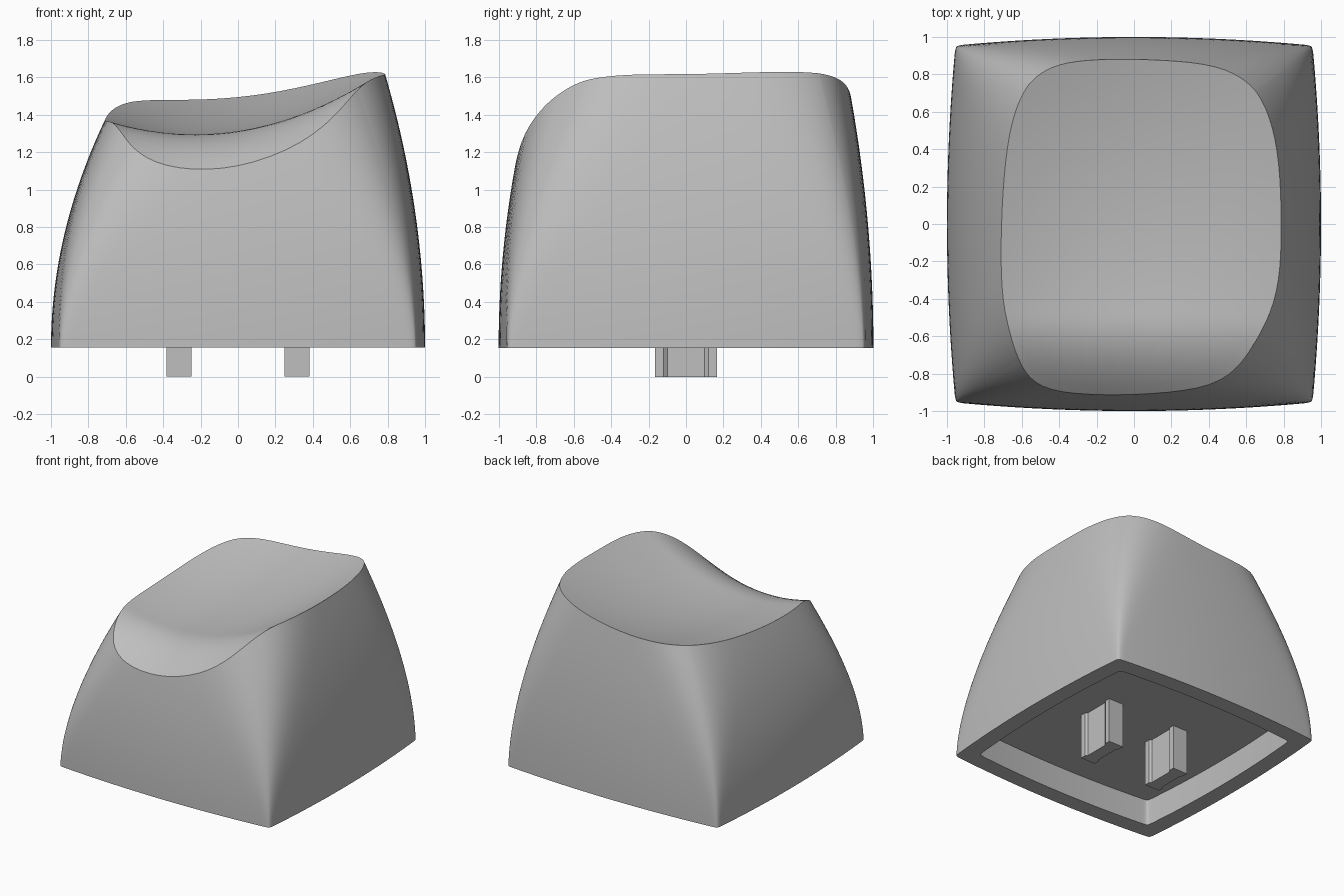
import bpy, bmesh, math

cube = bpy.data.objects.get("Cube")
if cube:
    bpy.data.objects.remove(cube)

BASE, CEILING, TOP = 0.155, 0.37, 1.75
SIDE_STEPS, WALL_ROWS, DISH_ROWS = 32, 24, 18
CENTRE = (0.04, -0.02)

grey = bpy.data.materials.new("light grey plastic")
grey.use_nodes = True
grey.diffuse_color = (0.52, 0.52, 0.52, 1)
grey.node_tree.nodes["Principled BSDF"].inputs["Base Color"].default_value = (0.52, 0.52, 0.52, 1)


def dish_height(x, y):
    """Scooped, tilted top surface with a falling front lip."""
    spine = 1.33 + 0.09 * y + 0.11 * y * y - 1.25 * max(0, -y - 0.5) ** 2
    return spine + (0.135 - 0.035 * y) * x + (0.29 - 0.08 * y) * x * x


def bisect(is_low, low, high):
    for _ in range(32):
        mid = (low + high) / 2
        if is_low(mid):
            low = mid
        else:
            high = mid
    return low


def wall_point(du, dv, z):
    """Point of the bowed, rounded-square side wall in one direction."""
    h = z - BASE
    right, left = 1 - 0.21 * (h / 1.45) ** 2, 1 - 0.285 * (h / 1.21) ** 2
    back, front = 1 - 0.12 * (h / 1.34) ** 2, 1 - 0.09 * (h / 0.98) ** 2
    softness = 0.01 + (0.215 - 0.045 * dv) * (h / 1.3) ** 1.5
    n = 1 / softness

    def inside(r):
        u, v = abs(r * du), abs(r * dv)
        return (u + 0.05 * v * v) ** n + (v + 0.05 * u * u) ** n < 1

    r = bisect(inside, 0.3, 1.02)
    return (r * du * (right if du > 0 else left),
            r * dv * (back if dv > 0 else front), z)


def column(du, dv):
    """Wall points from the base up to where the wall meets the dish."""
    def below(z):
        x, y, _ = wall_point(du, dv, z)
        return z < dish_height(x, y)
    rim = bisect(below, BASE, TOP)
    return [wall_point(du, dv, BASE + (rim - BASE) * i / WALL_ROWS)
            for i in range(WALL_ROWS + 1)]


def new_object(name, bm):
    bmesh.ops.recalc_face_normals(bm, faces=bm.faces)
    mesh = bpy.data.meshes.new(name)
    bm.to_mesh(mesh)
    bm.free()
    mesh.materials.append(grey)
    obj = bpy.data.objects.new(name, mesh)
    bpy.context.collection.objects.link(obj)
    return obj


# Directions around a square, packed tighter at the corners
directions = []
for side in range(4):
    for i in range(SIDE_STEPS):
        s = math.sin(math.pi / 2 * (2 * i / SIDE_STEPS - 1))
        directions.append([(s, -1), (1, s), (-s, 1), (-1, -s)][side])

# Cap shell: cavity, rim, outer wall, then dish
columns = [column(*d) for d in directions]
wall_rings = [list(ring) for ring in zip(*columns)]
cavity = [[(x * 0.865, y * 0.865, z) for x, y, _ in wall_rings[0]] for z in (CEILING, BASE)]
dish_rings = []
for k in range(1, DISH_ROWS):
    t = 1 - k / DISH_ROWS
    ring = []
    for x, y, _ in wall_rings[-1]:
        px, py = CENTRE[0] + (x - CENTRE[0]) * t, CENTRE[1] + (y - CENTRE[1]) * t
        ring.append((px, py, dish_height(px, py)))
    dish_rings.append(ring)

bm = bmesh.new()
rings = [[bm.verts.new(p) for p in ring] for ring in cavity + wall_rings + dish_rings]
count = len(directions)
for a, b in zip(rings, rings[1:]):
    for i in range(count):
        j = (i + 1) % count
        bm.faces.new((a[i], a[j], b[j], b[i]))
bm.faces.new(rings[0])
tip = bm.verts.new((*CENTRE, dish_height(*CENTRE)))
for i in range(count):
    bm.faces.new((rings[-1][i], rings[-1][(i + 1) % count], tip))
cap = new_object("cap_shell", bm)
bpy.context.view_layer.objects.active = cap
cap.select_set(True)
bpy.ops.object.shade_smooth_by_angle(angle=math.radians(28))
cap.select_set(False)

# Two mounting prongs with shallow side grooves
quarter = [(0.067, -0.165), (0.067, -0.12), (0.052, -0.1),
           (0.052, 0.1), (0.067, 0.12), (0.067, 0.165)]
profile = quarter + [(-x, -y) for x, y in quarter]
for name, cx in (("left_prong", 0.315), ("right_prong", -0.315)):
    bm = bmesh.new()
    foot = bm.faces.new([bm.verts.new((cx + x, y, 0)) for x, y in profile])
    grown = bmesh.ops.extrude_face_region(bm, geom=[foot], use_keep_orig=True)
    top = [v for v in grown["geom"] if isinstance(v, bmesh.types.BMVert)]
    bmesh.ops.translate(bm, verts=top, vec=(0, 0, CEILING + 0.01))
    new_object(name, bm)
